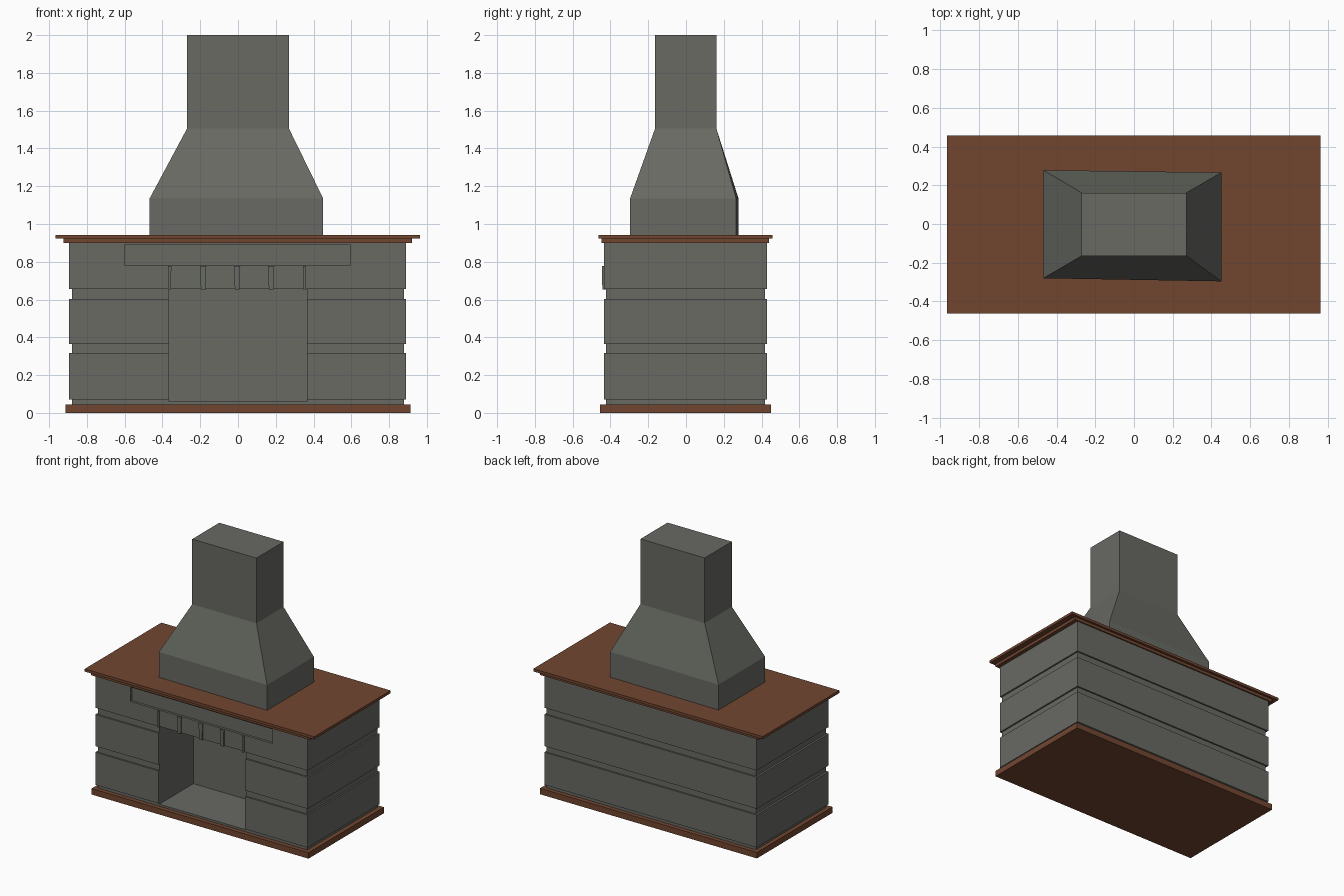
import bpy, bmesh

if "Cube" in bpy.data.objects:
    bpy.data.objects.remove(bpy.data.objects["Cube"])


def material(name, rgb):
    m = bpy.data.materials.new(name)
    m.diffuse_color = (*rgb, 1)
    m.use_nodes = True
    m.node_tree.nodes["Principled BSDF"].inputs["Base Color"].default_value = m.diffuse_color
    return m


STONE = material("grey stone", (0.138, 0.144, 0.124))
WOOD = material("brown wood", (0.165, 0.061, 0.030))


def rect(x0, x1, y0, y1):
    return [(x0, y0), (x1, y0), (x1, y1), (x0, y1)]


def loft(name, levels, mat):
    """Skin a closed solid through (z, outline) levels."""
    bm = bmesh.new()
    rings = [[bm.verts.new((x, y, z)) for x, y in pts] for z, pts in levels]
    n = len(rings[0])
    for a, b in zip(rings, rings[1:]):
        for i in range(n):
            j = (i + 1) % n
            bm.faces.new((a[i], a[j], b[j], b[i]))
    bm.faces.new(rings[0][::-1])
    bm.faces.new(rings[-1])
    bmesh.ops.recalc_face_normals(bm, faces=bm.faces)
    me = bpy.data.meshes.new(name)
    bm.to_mesh(me)
    bm.free()
    me.materials.append(mat)
    ob = bpy.data.objects.new(name, me)
    bpy.context.collection.objects.link(ob)
    return ob


def box(name, x0, x1, y0, y1, z0, z1, mat):
    return loft(name, [(z0, rect(x0, x1, y0, y1)), (z1, rect(x0, x1, y0, y1))], mat)


# Wooden base and stepped mantel top
box("base_plinth", -0.912, 0.912, -0.456, 0.451, 0, 0.045, WOOD)
box("mantel_lower", -0.923, 0.92, -0.447, 0.44, 0.90, 0.922, WOOD)
box("mantel_top", -0.965, 0.963, -0.462, 0.458, 0.922, 0.942, WOOD)

# Stone body: three wide courses separated by recessed joints
wide = rect(-0.895, 0.89, -0.435, 0.43)
joint = rect(-0.88, 0.878, -0.423, 0.418)
levels = [(0.045, joint)]
for z0, z1 in ((0.07, 0.317), (0.364, 0.604), (0.655, 0.90)):
    if z0 > 0.045:
        levels.append((z0, joint))
    levels += [(z0, wide), (z1, wide)]
    if z1 < 0.9:
        levels.append((z1, joint))
body = loft("stone_body", levels, STONE)

# Firebox opening and the shallow panel above it
cutters = [box("firebox_cutter", -0.365, 0.365, -0.6, -0.015, 0.06, 0.658, STONE),
           box("panel_cutter", -0.6, 0.595, -0.6, -0.417, 0.782, 0.89, STONE)]
for c in cutters:
    c.hide_render = True
    c.hide_viewport = True
    c.display_type = 'WIRE'
    mod = body.modifiers.new(c.name, 'BOOLEAN')
    mod.operation = 'DIFFERENCE'
    mod.solver = 'EXACT'
    mod.object = c

# Small tapered keystones over the opening
for i, (x, w) in enumerate(((-0.362, 0.009), (-0.184, 0.016), (-0.004, 0.016),
                            (0.176, 0.016), (0.352, 0.009))):
    loft(f"keystone_{i + 1}", [(0.652, rect(x - w * 0.8, x + w * 0.8, -0.443, -0.42)),
                               (0.778, rect(x - w, x + w, -0.445, -0.42))], STONE)

# Chimney: slightly skewed block, sloping hood, straight flue
foot = [(-0.468, -0.28), (0.451, -0.296), (0.451, 0.266), (-0.468, 0.278)]
flue = rect(-0.27, 0.27, -0.164, 0.161)
loft("chimney", [(0.942, foot), (1.135, foot), (1.505, flue), (2.0, flue)], STONE)
